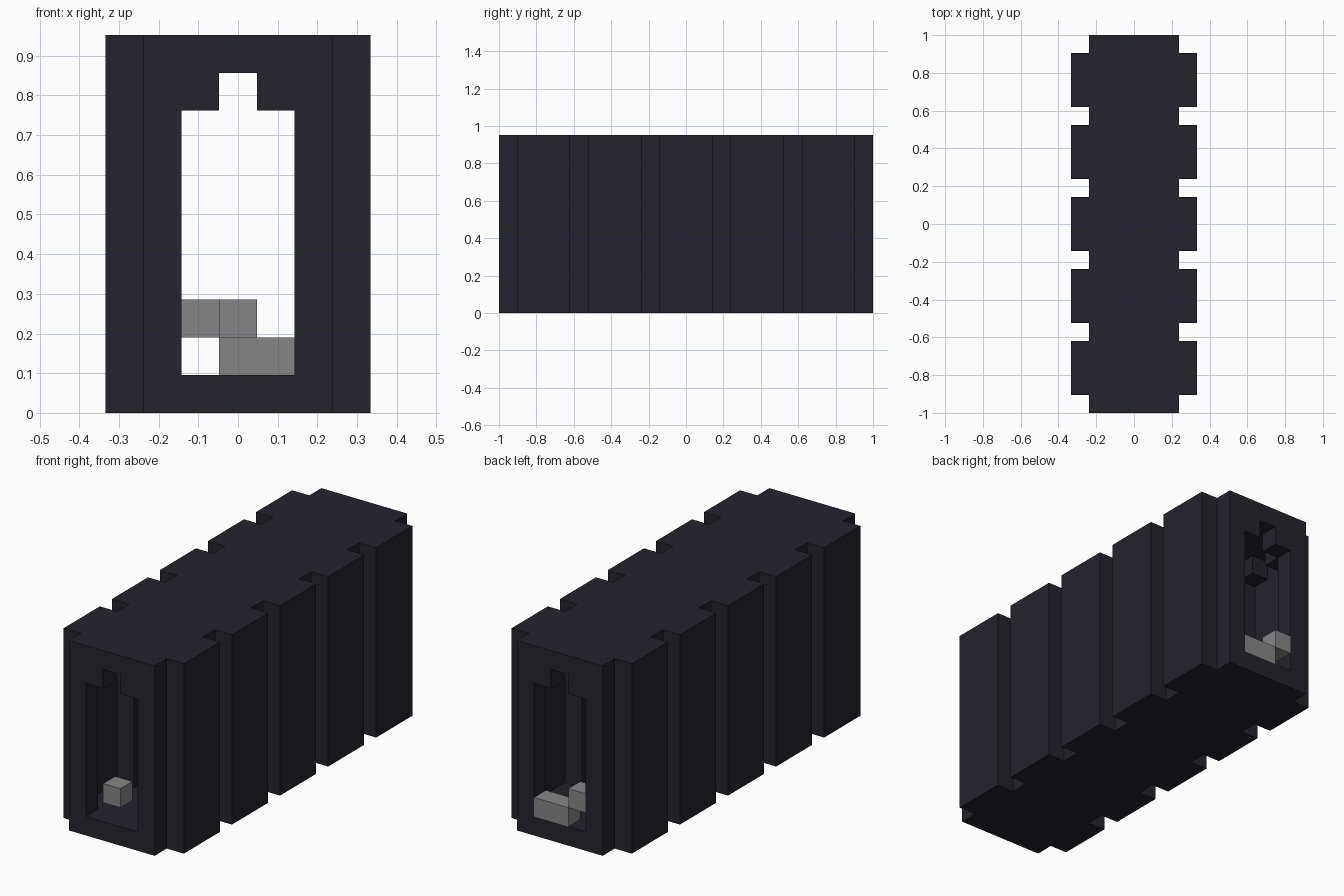
import bpy
import bmesh
from mathutils import Matrix, Vector

cube = bpy.data.objects.get("Cube")
if cube:
    bpy.data.objects.remove(cube, do_unlink=True)

U = 2 / 21          # one block
HALF = 10.5         # half length in blocks
PITCH = 4           # spacing of the frames


def material(name, rgb):
    mat = bpy.data.materials.new(name)
    mat.use_nodes = True
    mat.diffuse_color = (*rgb, 1)
    mat.node_tree.nodes["Principled BSDF"].inputs["Base Color"].default_value = (*rgb, 1)
    return mat


dark = material("dark navy", (0.017, 0.017, 0.027))
grey = material("mid grey", (0.24, 0.24, 0.24))


def build(name, boxes, mat, mirrored=False):
    """Make one object from boxes given as low and high corners in blocks."""
    bm = bmesh.new()
    for sign in ((1, -1) if mirrored else (1,)):
        for lo, hi in boxes:
            lo, hi = Vector(lo), Vector(hi)
            centre, size = (lo + hi) / 2, hi - lo
            centre.x *= sign
            place = Matrix.Translation(centre * U) @ Matrix.Diagonal((*(size * U), 1))
            bmesh.ops.create_cube(bm, size=1, matrix=place)
    mesh = bpy.data.meshes.new(name)
    bm.to_mesh(mesh)
    bm.free()
    mesh.materials.append(mat)
    obj = bpy.data.objects.new(name, mesh)
    bpy.context.collection.objects.link(obj)


frames = [-HALF + PITCH * i for i in range(6)]
ribs = [y + 1 for y in frames[:-1]]

# Long floor and roof slabs
build("floor", [((-2.5, -HALF, 0), (2.5, HALF, 1))], dark)
build("roof", [((-2.5, -HALF, 9), (2.5, HALF, 10))], dark)

# Narrow frames: a post on each side and a stub beside the roof notch
build("frame_posts", [((1.5, y, 1), (2.5, y + 1, 9)) for y in frames], dark, True)
build("frame_lintels", [((0.5, y, 8), (1.5, y + 1, 9)) for y in frames], dark, True)

# Bulging side ribs between the frames
build("side_ribs", [((2.5, y, 0), (3.5, y + 3, 10)) for y in ribs], dark, True)

# Corner blocks under the roof, at both ends of every rib bay
build("corner_blocks",
      [((1.5, y + s, 8), (2.5, y + s + 1, 9)) for y in ribs for s in (0, 2)],
      dark, True)

# Loose grey blocks in the two doorways
build("front_block", [((-0.5, -HALF, 2), (0.5, 1 - HALF, 3))], grey)
build("back_low_block", [((-0.5, HALF - 1, 1), (1.5, HALF, 2))], grey)
build("back_high_block", [((-1.5, HALF - 1, 2), (-0.5, HALF, 3))], grey)
